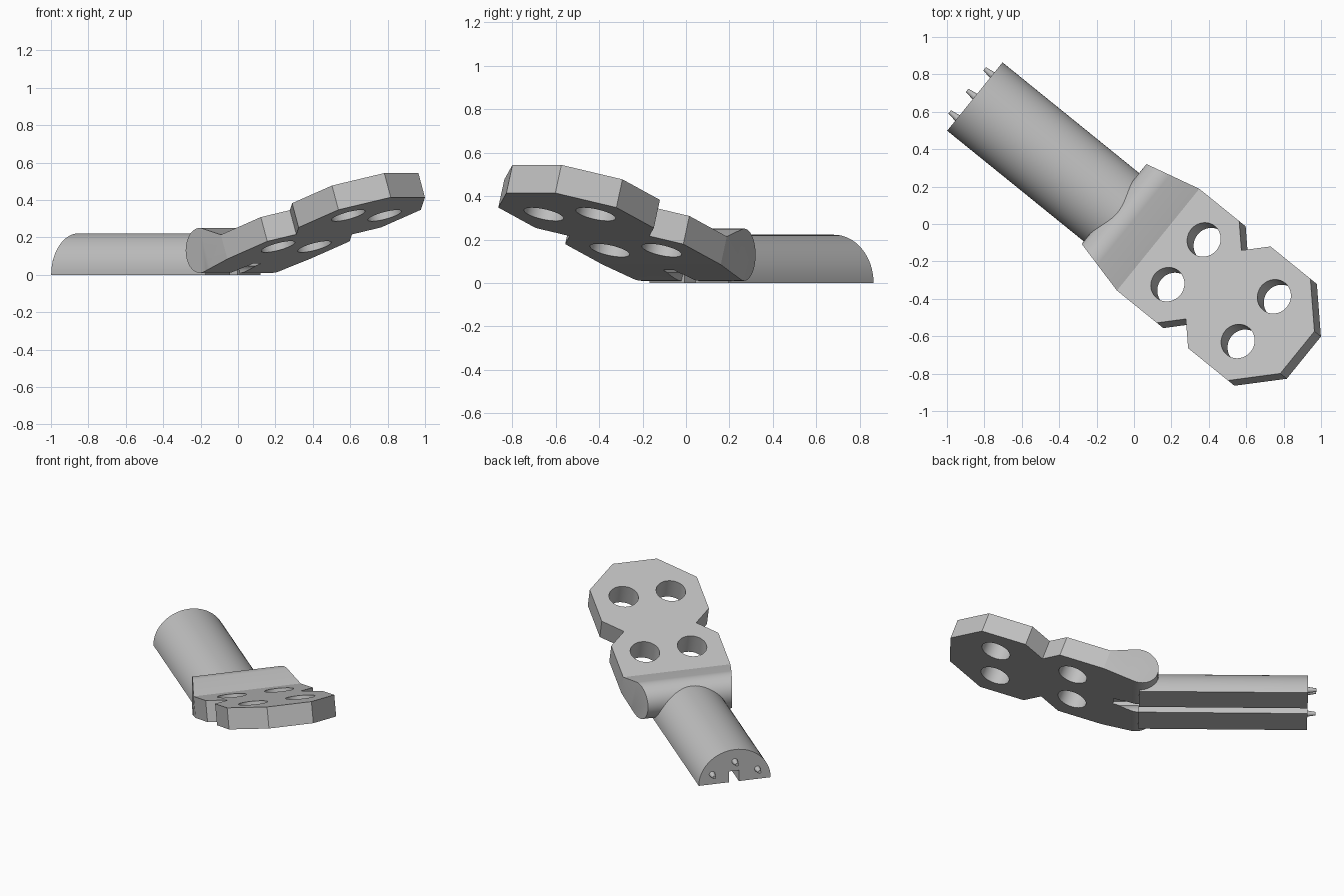
import bpy, bmesh
from math import radians, sin, cos, pi
from mathutils import Matrix, Vector

cube = bpy.data.objects.get("Cube")
if cube:
    bpy.data.objects.remove(cube, do_unlink=True)

grey = bpy.data.materials.new("light grey")
grey.use_nodes = True
COLOUR = (0.53, 0.53, 0.53, 1)
grey.diffuse_color = COLOUR
grey.node_tree.nodes["Principled BSDF"].inputs["Base Color"].default_value = COLOUR

# The whole model lies diagonally; parts are built along local x
TURN = Matrix.Rotation(radians(-39), 4, 'Z')
TILT = radians(19)
MID = 0.016                      # sideways centre of the plate
THICK = 0.137
PLATE = (TURN @ Matrix.Translation((0.535, MID, 0.3455))
         @ Matrix.Rotation(-TILT, 4, 'Y'))


def finish(name, bm, matrix):
    bmesh.ops.recalc_face_normals(bm, faces=bm.faces)
    mesh = bpy.data.meshes.new(name)
    bm.to_mesh(mesh)
    bm.free()
    mesh.transform(matrix)
    mesh.materials.append(grey)
    ob = bpy.data.objects.new(name, mesh)
    bpy.context.collection.objects.link(ob)
    return ob


def prism(name, outline, offset, matrix):
    """Extrude a closed 3D outline by an offset."""
    bm = bmesh.new()
    face = bm.faces.new([bm.verts.new(p) for p in outline])
    ext = bmesh.ops.extrude_face_region(bm, geom=[face])
    moved = [v for v in ext["geom"] if isinstance(v, bmesh.types.BMVert)]
    bmesh.ops.translate(bm, verts=moved, vec=offset)
    return finish(name, bm, matrix)


def cone(name, r1, r2, depth, matrix, segments=32):
    bm = bmesh.new()
    bmesh.ops.create_cone(bm, cap_ends=True, segments=segments,
                          radius1=r1, radius2=r2, depth=depth)
    return finish(name, bm, matrix)


def cut(target, cutter):
    mod = target.modifiers.new("cut", 'BOOLEAN')
    mod.operation = 'DIFFERENCE'
    mod.solver = 'EXACT'
    mod.object = cutter
    cutter.hide_render = True
    with bpy.context.temp_override(object=target, active_object=target,
                                   selected_objects=[target]):
        bpy.ops.object.modifier_apply(modifier=mod.name)
    bpy.data.objects.remove(cutter, do_unlink=True)


def smooth(ob):
    bpy.ops.object.select_all(action='DESELECT')
    ob.select_set(True)
    bpy.context.view_layer.objects.active = ob
    bpy.ops.object.shade_smooth_by_angle(angle=radians(30))


# Half-round handle with a groove along its flat underside
START, END = -1.09, -0.03
SLOT, SLOT_TOP = 0.033, 0.075
arc = [(START, -0.006 + 0.235 * cos(pi * i / 32), 0.222 * sin(pi * i / 32))
       for i in range(33)]
groove = [(START, y, z) for y, z in ((-SLOT, 0), (-SLOT, SLOT_TOP),
                                     (SLOT, SLOT_TOP), (SLOT, 0))]
handle = prism("handle", arc + groove, (END - START, 0, 0), TURN)
smooth(handle)

# Three tapered pins on the handle end
for name, y, z in (("right_pin", -0.154, 0.07), ("middle_pin", -0.006, 0.14),
                   ("left_pin", 0.142, 0.07)):
    pin = cone(name, 0.022, 0.011, 0.07, TURN @ Matrix.Translation((-1.108, y, z))
               @ Matrix.Rotation(-pi / 2, 4, 'Y'), 16)
    smooth(pin)

# Rounded knuckle: cylinder blending into the plate, widening toward it
bm = bmesh.new()
EDGE = -0.404
top = Vector((0.535 + EDGE * cos(TILT), 0.3455 + EDGE * sin(TILT)))
bottom = top + THICK * Vector((sin(TILT), -cos(TILT)))
section = [Vector((-0.03 + 0.12 * cos(a), 0.13 + 0.12 * sin(a)))
           for a in (2 * pi * i / 48 for i in range(48))] + [top, bottom]
for side in (-1, 1):
    for p in section:
        width = 0.275 + 0.075 * min(1, (p.x + 0.15) / (top.x + 0.15))
        bm.verts.new((p.x, MID + side * width, p.y))
hull = bmesh.ops.convex_hull(bm, input=bm.verts)
junk = set(hull["geom_interior"] + hull["geom_unused"])
bmesh.ops.delete(bm, geom=[g for g in junk if isinstance(g, bmesh.types.BMVert)],
                 context='VERTS')
bmesh.ops.dissolve_limit(bm, angle_limit=radians(1), verts=bm.verts, edges=bm.edges)
knuckle = finish("knuckle", bm, TURN)

# Groove runs on into the knuckle and opens into a round channel
cut(knuckle, prism("groove_cutter", [(-0.3, y, z) for y, z in (
    (-SLOT, -0.1), (-SLOT, SLOT_TOP), (SLOT, SLOT_TOP), (SLOT, -0.1))],
    (0.43, 0, 0), TURN))
cut(knuckle, cone("channel_cutter", 0.05, 0.05, 0.19,
                  TURN @ Matrix.Translation((0.053, 0, 0.01))
                  @ Matrix.Rotation(pi / 2, 4, 'Y')))
smooth(knuckle)

# Tilted plate: two overlapping octagons, the first trimmed at the knuckle
half = [(EDGE, 0.35), (-0.114, 0.35), (0, 0.236), (0.114, 0.35),
        (0.404, 0.35), (0.609, 0.145)]
outline = [(x, y, 0) for x, y in half] + [(x, -y, 0) for x, y in reversed(half)]
plate = prism("plate", outline, (0, 0, -THICK), PLATE)

# Four round holes square to the plate
for x in (-0.203, 0.308):
    for y in (-0.154, 0.154):
        cut(plate, cone("hole_cutter", 0.093, 0.093, 0.5,
                        PLATE @ Matrix.Translation((x, y, -THICK / 2)), 40))
smooth(plate)
